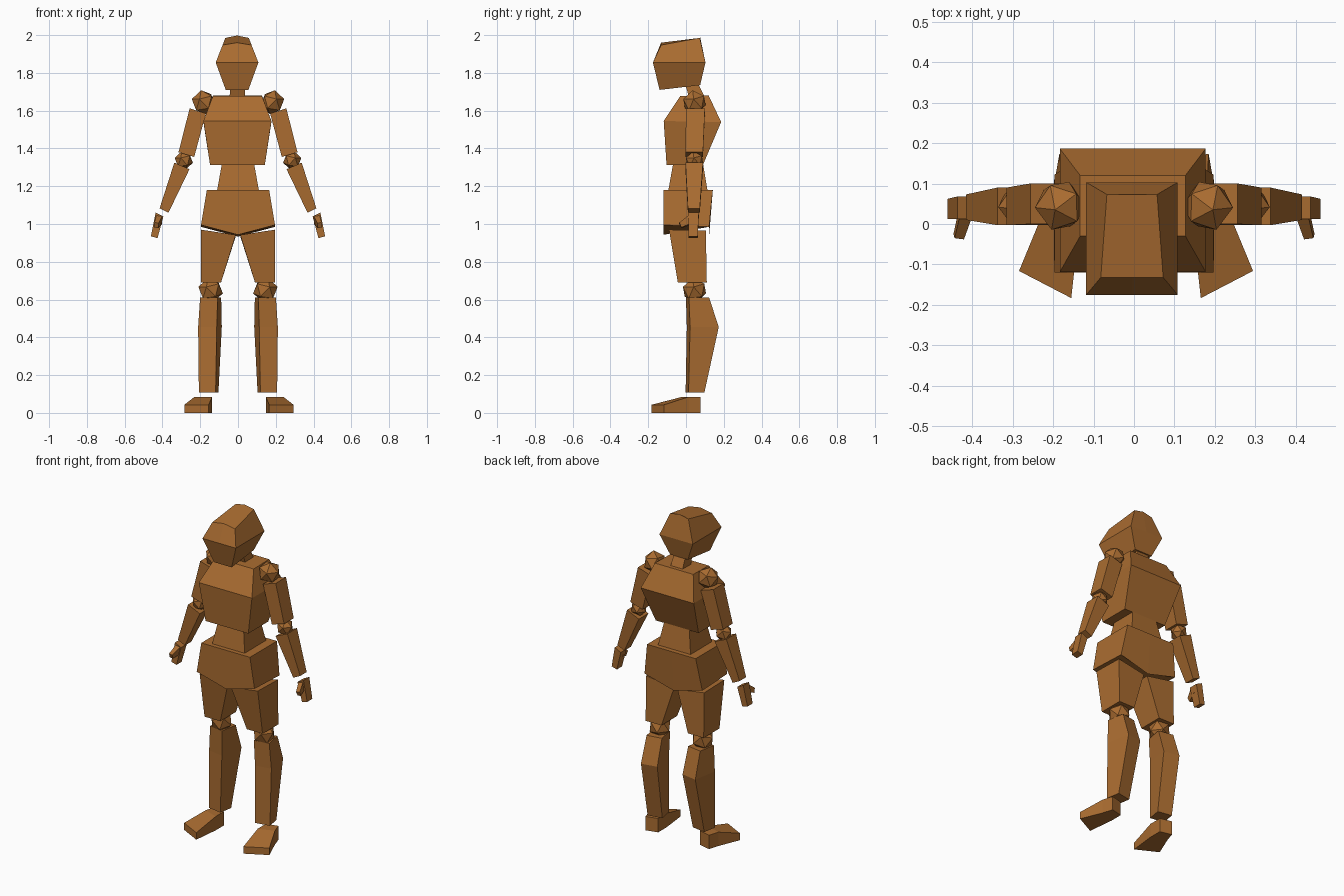
import bpy, bmesh, math
from mathutils import Matrix

if "Cube" in bpy.data.objects:
    bpy.data.objects.remove(bpy.data.objects["Cube"])

brown = bpy.data.materials.new("brown")
brown.diffuse_color = (0.40, 0.15, 0.03, 1)
brown.use_nodes = True
brown.node_tree.nodes["Principled BSDF"].inputs["Base Color"].default_value = brown.diffuse_color


def finish(name, bm):
    bmesh.ops.recalc_face_normals(bm, faces=bm.faces[:])
    me = bpy.data.meshes.new(name)
    bm.to_mesh(me)
    bm.free()
    me.materials.append(brown)
    bpy.context.collection.objects.link(bpy.data.objects.new(name, me))


def loft(name, rings, side=1, shift=0.0):
    """Closed solid through equal-length rings; side=-1 mirrors it in x."""
    bm = bmesh.new()
    vs = [[bm.verts.new((side * x + shift, y, z)) for x, y, z in r] for r in rings]
    n = len(vs[0])
    for a, b in zip(vs, vs[1:]):
        for i in range(n):
            j = (i + 1) % n
            bm.faces.new((a[i], a[j], b[j], b[i]))
    bm.faces.new(vs[0])
    bm.faces.new(vs[-1])
    finish(name, bm)


def level(xf, xb, yf, yb, zf, zb, mid=None):
    """Centred ring (front/back half widths); mid raises the centre line."""
    r = [(-xf, yf, zf), (xf, yf, zf), (xb, yb, zb), (-xb, yb, zb)]
    if mid is not None:
        r.insert(1, (0, yf, zf + mid))
        r.insert(4, (0, yb, zb + mid))
    return r


def limb(inner, outer, y0, y1):
    """Tilted limb section from inner and outer (x, z) points."""
    (xi, zi), (xo, zo) = inner, outer
    return [(xi, y0, zi), (xo, y0, zo), (xo, y1, zo), (xi, y1, zi)]


def turned(cx, cy, hx, yf, yb, z, deg=10):
    """Shin section turned outwards about its centre."""
    c, s = math.cos(math.radians(deg)), math.sin(math.radians(deg))
    pts = [(-hx, yf - cy), (hx, yf - cy), (hx, yb - cy), (-hx, yb - cy)]
    return [(cx + c * x - s * y, cy + s * x + c * y, z) for x, y in pts]


def ball(name, x, y, z, r, side, shift=0.0):
    bm = bmesh.new()
    tilt = Matrix.Rotation(0.2, 4, 'Y') @ Matrix.Rotation(0.15, 4, 'X')
    bmesh.ops.create_icosphere(bm, subdivisions=1, radius=r, matrix=tilt)
    for v in bm.verts:
        v.co = (side * (v.co.x + x) + shift, v.co.y + y, v.co.z + z)
    finish(name, bm)


# Head and neck
loft("head", [
    level(.06, .06, -.14, .075, 1.71, 1.735, 0),
    level(.113, .113, -.175, .103, 1.855, 1.855, 0),
    level(.077, .062, -.132, .073, 1.947, 1.985, .013)], shift=-.005)
loft("neck", [level(.042, .042, .02, .105, 1.66, 1.66),
              level(.038, .038, -.005, .065, 1.74, 1.74)], shift=-.003)

# Torso
loft("chest", [
    level(.145, .145, -.103, .09, 1.313, 1.313),
    level(.18, .18, -.118, .186, 1.545, 1.54),
    level(.13, .13, -.03, .12, 1.677, 1.68)], shift=-.003)
loft("waist", [level(.112, .112, -.095, .115, 1.17, 1.17),
               level(.085, .085, -.068, .09, 1.32, 1.32)])
loft("pelvis", [
    level(.196, .196, -.12, .122, .995, .985, -.052),
    level(.165, .165, -.12, .142, 1.18, 1.18, 0)])

for side, tag in ((1, "left"), (-1, "right")):
    # Arms
    ball(tag + "_shoulder", .182, .045, 1.645, .065, side)
    loft(tag + "_upper_arm", [
        limb((.17, 1.585), (.256, 1.612), 0, .1),
        limb((.232, 1.355), (.315, 1.38), -.003, .09)], side)
    ball(tag + "_elbow", .287, .045, 1.337, .05, side)
    loft(tag + "_forearm", [
        limb((.257, 1.29), (.337, 1.325), -.003, .09),
        limb((.368, 1.06), (.415, 1.083), .01, .073)], side)
    loft(tag + "_hand", [
        limb((.395, 1.04), (.436, 1.06), .012, .068),
        limb((.426, .925), (.461, .935), .012, .062)], side)
    loft(tag + "_thumb", [
        [(.402, .012, 1.04), (.432, .012, 1.045), (.432, .04, 1.01), (.402, .04, 1.0)],
        [(.42, -.038, 1.005), (.443, -.035, 1.008), (.446, -.025, .982), (.423, -.025, .978)],
    ], side)

    # Legs
    s = .005
    loft(tag + "_thigh", [
        [(.012, -.085, .942), (.197, -.09, .97), (.197, .105, .965), (.012, .1, .935)],
        [(.09, -.043, .69), (.197, -.043, .69), (.197, .11, .69), (.09, .11, .69)]], side, s * side * 0)
    ball(tag + "_knee", .145, .045, .65, .067, side)
    loft(tag + "_shin", [
        turned(.145, .06, .047, .007, .115, .61),
        turned(.15, .08, .05, .012, .166, .455),
        turned(.155, .05, .045, .005, .09, .107)], side)
    loft(tag + "_foot", [
        [(.142, .06, 0), (.215, .078, 0), (.215, .078, .085), (.142, .06, .085)],
        [(.142, -.02, 0), (.235, .015, 0), (.235, .015, .085), (.142, -.02, .085)],
        [(.16, -.183, 0), (.289, -.116, 0), (.289, -.116, .043), (.16, -.183, .043)]],
        side, s)
